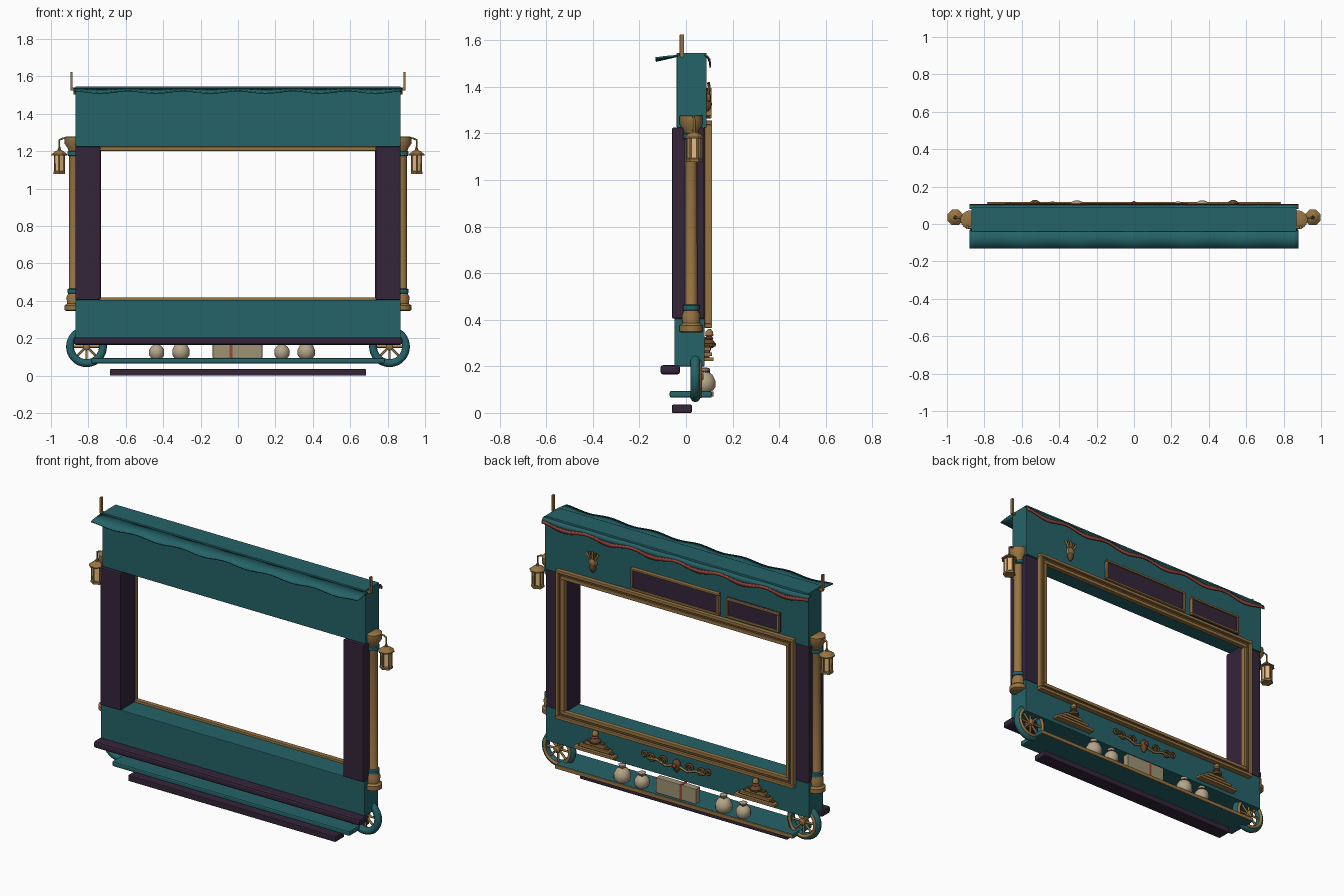
import bpy, bmesh, math
from mathutils import Matrix, Vector

if "Cube" in bpy.data.objects:
    bpy.data.objects.remove(bpy.data.objects["Cube"])


def material(name, rgb):
    m = bpy.data.materials.new(name)
    m.use_nodes = True
    m.diffuse_color = (*rgb, 1)
    bsdf = m.node_tree.nodes["Principled BSDF"]
    bsdf.inputs["Base Color"].default_value = (*rgb, 1)
    bsdf.inputs["Roughness"].default_value = 0.7
    return m


TEAL = material("teal paint", (0.018, 0.125, 0.14))
PLUM = material("dark plum", (0.034, 0.018, 0.042))
GOLD = material("aged gold", (0.31, 0.175, 0.055))
BRONZE = material("dark bronze", (0.13, 0.065, 0.02))
CREAM = material("cream cloth", (0.46, 0.38, 0.25))
PAPER = material("old paper", (0.34, 0.29, 0.17))
GLOW = material("lantern glass", (0.8, 0.5, 0.22))
RED = material("faded red", (0.32, 0.06, 0.045))


def finish(name, bm, mat, smooth=False, bevel=0):
    bmesh.ops.recalc_face_normals(bm, faces=bm.faces)
    mesh = bpy.data.meshes.new(name)
    bm.to_mesh(mesh)
    bm.free()
    ob = bpy.data.objects.new(name, mesh)
    bpy.context.collection.objects.link(ob)
    mesh.materials.append(mat)
    if bevel:
        mod = ob.modifiers.new("Bevel", "BEVEL")
        mod.width, mod.segments = bevel, 2
    if smooth:
        bpy.ops.object.select_all(action="DESELECT")
        ob.select_set(True)
        bpy.context.view_layer.objects.active = ob
        bpy.ops.object.shade_smooth_by_angle(angle=math.radians(40))
    return ob


def box(name, x, y, z, mat, bevel=0):
    """Box from (low, high) ranges on each axis."""
    bm = bmesh.new()
    size = [b - a for a, b in (x, y, z)]
    mid = [(a + b) / 2 for a, b in (x, y, z)]
    bmesh.ops.create_cube(bm, size=1, matrix=Matrix.Translation(mid) @ Matrix.Diagonal((*size, 1)))
    return finish(name, bm, mat, bevel=bevel)


def lathe(name, profile, at, mat, sides=20, smooth=True, axis="Z"):
    """Spin (radius, height) points about an axis."""
    bm = bmesh.new()
    turn = Matrix.Rotation(-math.pi / 2, 4, "X") if axis == "Y" else Matrix()
    place = Matrix.Translation(at) @ turn
    rings = []
    for r, h in profile:
        rings.append([bm.verts.new(place @ Vector((r * math.cos(a), r * math.sin(a), h)))
                      for a in (math.tau * (i + 0.5) / sides for i in range(sides))])
    for lo, hi in zip(rings, rings[1:]):
        for i in range(sides):
            j = (i + 1) % sides
            bm.faces.new((lo[i], lo[j], hi[j], hi[i]))
    bm.faces.new(rings[0])
    bm.faces.new(rings[-1])
    return finish(name, bm, mat, smooth)


def torus(name, at, major, minor, mat, depth=1.0, segs=36):
    """Ring lying in the xz plane."""
    bm = bmesh.new()
    ring = []
    for i in range(segs):
        a = math.tau * i / segs
        row = []
        for k in range(10):
            b = math.tau * k / 10
            r = major + minor * math.cos(b)
            row.append(bm.verts.new((at[0] + r * math.cos(a), at[1] + depth * minor * math.sin(b),
                                     at[2] + r * math.sin(a))))
        ring.append(row)
    for i in range(segs):
        p, q = ring[i], ring[(i + 1) % segs]
        for k in range(10):
            bm.faces.new((p[k], q[k], q[(k + 1) % 10], p[(k + 1) % 10]))
    return finish(name, bm, mat, True)


def tube(name, points, radius, mat):
    curve = bpy.data.curves.new(name, "CURVE")
    curve.dimensions = "3D"
    curve.bevel_depth, curve.bevel_resolution, curve.use_fill_caps = radius, 2, True
    spline = curve.splines.new("POLY")
    spline.points.add(len(points) - 1)
    for p, co in zip(spline.points, points):
        p.co = (*co, 1)
    ob = bpy.data.objects.new(name, curve)
    bpy.context.collection.objects.link(ob)
    curve.materials.append(mat)
    return ob


def frame(name, x, z, width, y, mat, bevel=0.003):
    """Four bars around a rectangular opening; x and z are outer ranges."""
    box(name + "_top", x, y, (z[1] - width, z[1]), mat, bevel)
    box(name + "_bottom", x, y, (z[0], z[0] + width), mat, bevel)
    for label, lo in (("right", x[0]), ("left", x[1] - width)):
        box(f"{name}_{label}", (lo, lo + width), y, (z[0] + width, z[1] - width), mat, bevel)


def wavy_sheet(name, rows, mat, thick, half=0.88, waves=6, steps=72):
    """Sheet along x; rows are (y, z, wave height)."""
    bm = bmesh.new()
    grid = []
    for y, z, amp in rows:
        grid.append([bm.verts.new((x, y, z + amp * math.cos(math.pi * waves * x / half)))
                     for x in (-half + 2 * half * i / steps for i in range(steps + 1))])
    for a, b in zip(grid, grid[1:]):
        for i in range(steps):
            bm.faces.new((a[i], a[i + 1], b[i + 1], b[i]))
    ob = finish(name, bm, mat, True)
    mod = ob.modifiers.new("Thickness", "SOLIDIFY")
    mod.thickness, mod.offset = thick, 0


# Main body
box("header", (-0.87, 0.87), (-0.04, 0.088), (1.225, 1.546), TEAL, 0.003)
box("lower_panel", (-0.87, 0.87), (-0.05, 0.08), (0.2, 0.405), TEAL, 0.003)
box("bumper", (-0.88, 0.88), (-0.11, -0.025), (0.165, 0.205), PLUM, 0.012)
box("shelf", (-0.785, 0.785), (-0.07, 0.112), (0.065, 0.095), TEAL, 0.008)
box("shelf_trim", (-0.785, 0.785), (0.11, 0.118), (0.07, 0.092), GOLD, 0.003)
box("foot_step", (-0.685, 0.685), (-0.06, 0.025), (0, 0.035), PLUM, 0.004)

# Awning with rippled edges and red trim
wavy_sheet("front_awning", [(-0.13, 1.517, 0.006), (-0.085, 1.525, 0.004), (-0.035, 1.533, 0)], TEAL, 0.008)
wavy_sheet("back_awning", [(0.08, 1.535, 0), (0.093, 1.528, 0.003), (0.102, 1.51, 0.007)], TEAL, 0.006)
wavy_sheet("red_trim", [(0.101, 1.514, 0.007), (0.104, 1.493, 0.011)], RED, 0.006)

# Picture frame around the opening
frame("outer_frame", (-0.785, 0.785), (0.365, 1.255), 0.018, (0.08, 0.112), GOLD)
frame("frame_groove", (-0.768, 0.768), (0.382, 1.238), 0.018, (0.078, 0.098), BRONZE)
frame("inner_frame", (-0.752, 0.752), (0.398, 1.222), 0.02, (0.078, 0.106), GOLD)

# Sign plates
for label, x, z in (("large", (-0.29, 0.29), (1.265, 1.395)), ("small", (-0.69, -0.34), (1.27, 1.385))):
    box(label + "_sign", x, (0.085, 0.102), z, PLUM)
    frame(label + "_sign_frame", x, z, 0.012, (0.085, 0.11), GOLD)

# Mask ornament on the header
lathe("mask_face", [(0.004, 0), (0.028, 0.004), (0.022, 0.016), (0.006, 0.022)], (0.55, 0.086, 1.355), GOLD, 12, axis="Y")
lathe("mask_chin", [(0.004, -0.05), (0.014, -0.04), (0.02, -0.02), (0.014, 0)], (0.55, 0.092, 1.345), BRONZE, 10)
for k in range(-2, 3):
    tube("mask_plume", [(0.55 + k * 0.008, 0.095, 1.37), (0.55 + k * 0.017, 0.1, 1.4),
                        (0.55 + k * 0.02, 0.096, 1.42 - abs(k) * 0.005)], 0.006, BRONZE if k % 2 else GOLD)

# Parts on both sides
for side, s in (("left", 1), ("right", -1)):
    box(side + "_post", sorted((s * 0.735, s * 0.87)), (-0.06, 0.08), (0.405, 1.225), PLUM, 0.006)
    box(side + "_pole", sorted((s * 0.884, s * 0.896)), (-0.027, -0.008), (1.53, 1.625), GOLD, 0.002)
    box(side + "_pole_bracket", sorted((s * 0.865, s * 0.895)), (-0.024, -0.011), (1.525, 1.54), GOLD)

    # Column
    cx, cy = s * 0.877, 0.022
    lathe(side + "_column", [(0.04, 0.345), (0.05, 0.35), (0.05, 0.375), (0.038, 0.385), (0.04, 0.42), (0.027, 0.45),
                             (0.026, 1.19), (0.034, 1.215), (0.05, 1.24), (0.05, 1.275), (0.042, 1.28)],
          (cx, cy, 0), GOLD)
    for z in (0.452, 1.188):
        lathe(side + "_column_ring", [(0.028, -0.014), (0.036, -0.01), (0.036, 0.01), (0.028, 0.014)], (cx, cy, z), TEAL)

    # Hanging lantern
    lx, ly = s * 0.955, 0.035
    tube(side + "_lantern_arm", [(s * 0.89, 0.03, 1.265), (s * 0.935, 0.033, 1.27), (lx, ly, 1.26), (lx, ly, 1.2)], 0.005, GOLD)
    lathe(side + "_lantern_roof", [(0.045, 1.178), (0.045, 1.184), (0.024, 1.2), (0.01, 1.206), (0.007, 1.218)],
          (lx, ly, 0), GOLD, 8, False)
    lathe(side + "_lantern_base", [(0.036, 1.078), (0.036, 1.09), (0.03, 1.095)], (lx, ly, 0), GOLD, 6, False)
    lathe(side + "_lantern_glass", [(0.027, 1.09), (0.029, 1.18)], (lx, ly, 0), GLOW, 6, False)
    for i in range(6):
        a = math.tau * (i + 0.5) / 6
        px, py = lx + 0.03 * math.cos(a), ly + 0.03 * math.sin(a)
        tube(side + "_lantern_bar", [(px, py, 1.09), (px, py, 1.18)], 0.004, GOLD)

    # Wheel
    wx, wz = s * 0.81, 0.155
    torus(side + "_wheel_rim", (wx, 0.04, wz), 0.088, 0.021, TEAL)
    torus(side + "_wheel_band", (wx, 0.06, wz), 0.083, 0.009, GOLD)
    lathe(side + "_wheel_hub", [(0.012, 0.02), (0.02, 0.026), (0.02, 0.065), (0.01, 0.075)], (wx, 0, wz), GOLD, 14, axis="Y")
    for i in range(8):
        a = math.tau * i / 8
        tube(side + "_wheel_spoke", [(wx, 0.048, wz), (wx + 0.08 * math.cos(a), 0.048, wz + 0.08 * math.sin(a))], 0.0065, GOLD)

    # Stepped pedestal with a small bust
    bx = s * 0.53
    for k, half in enumerate((0.135, 0.1, 0.065)):
        z = 0.222 + k * 0.022
        box(side + "_pedestal_step", (bx - half, bx + half), (0.075, 0.118 - k * 0.006), (z, z + 0.016), GOLD, 0.003)
        box(side + "_pedestal_gap", (bx - half * 0.85, bx + half * 0.85), (0.075, 0.1), (z + 0.014, z + 0.023), BRONZE)
    lathe(side + "_bust", [(0.03, 0.285), (0.032, 0.297), (0.018, 0.312), (0.012, 0.32)], (bx, 0.098, 0), BRONZE, 12)
    lathe(side + "_bust_collar", [(0.014, 0.314), (0.019, 0.319), (0.012, 0.326)], (bx, 0.1, 0), RED, 12)
    lathe(side + "_bust_head", [(0.008, 0.322), (0.018, 0.333), (0.017, 0.348), (0.006, 0.36)], (bx, 0.1, 0), GOLD, 12)

    # Scrollwork either side of the centre crest
    for cx, cz, r, start, turn in ((0.09, 0.295, 0.026, math.pi, -1), (0.165, 0.29, 0.026, 0, 1), (0.21, 0.3, 0.018, math.pi, -1)):
        pts = []
        for i in range(22):
            a, q = start + turn * i * 0.4, r * (1 - i / 28)
            pts.append((s * (cx + q * math.cos(a)), 0.092, cz + q * math.sin(a)))
        tube(side + "_scroll", pts, 0.0065, BRONZE)
    tube(side + "_scroll_stem", [(s * 0.02, 0.09, 0.285), (s * 0.07, 0.093, 0.27), (s * 0.13, 0.093, 0.29), (s * 0.19, 0.092, 0.285)],
         0.007, GOLD)

# Centre crest
lathe("crest", [(0.004, 0.245), (0.016, 0.262), (0.026, 0.29), (0.02, 0.31), (0.006, 0.325)], (0, 0.088, 0), BRONZE, 12)
lathe("crest_jewel", [(0.013, 0), (0.013, 0.008), (0.006, 0.014)], (0, 0.108, 0.292), RED, 12, axis="Y")

# Sacks on the shelf
for x, r in ((-0.435, 0.041), (-0.305, 0.047), (0.235, 0.041), (0.365, 0.047)):
    k = r / 0.047
    lathe("sack", [(0.034 * k, 0), (r, 0.016), (r, 0.045), (0.034 * k, 0.07 * k), (0.016, 0.082 * k), (0.022, 0.098 * k), (0.012, 0.1 * k)],
          (x, 0.08, 0.094), CREAM, 16)
    lathe("sack_tie", [(0.016, 0), (0.021, 0.003), (0.016, 0.007)], (x, 0.08, 0.094 + 0.079 * k), BRONZE, 12)

# Paper parcel with a red ribbon
box("parcel", (-0.135, 0.13), (0.06, 0.1), (0.095, 0.185), PAPER, 0.003)
box("parcel_ribbon", (-0.045, -0.03), (0.057, 0.103), (0.094, 0.188), RED)
